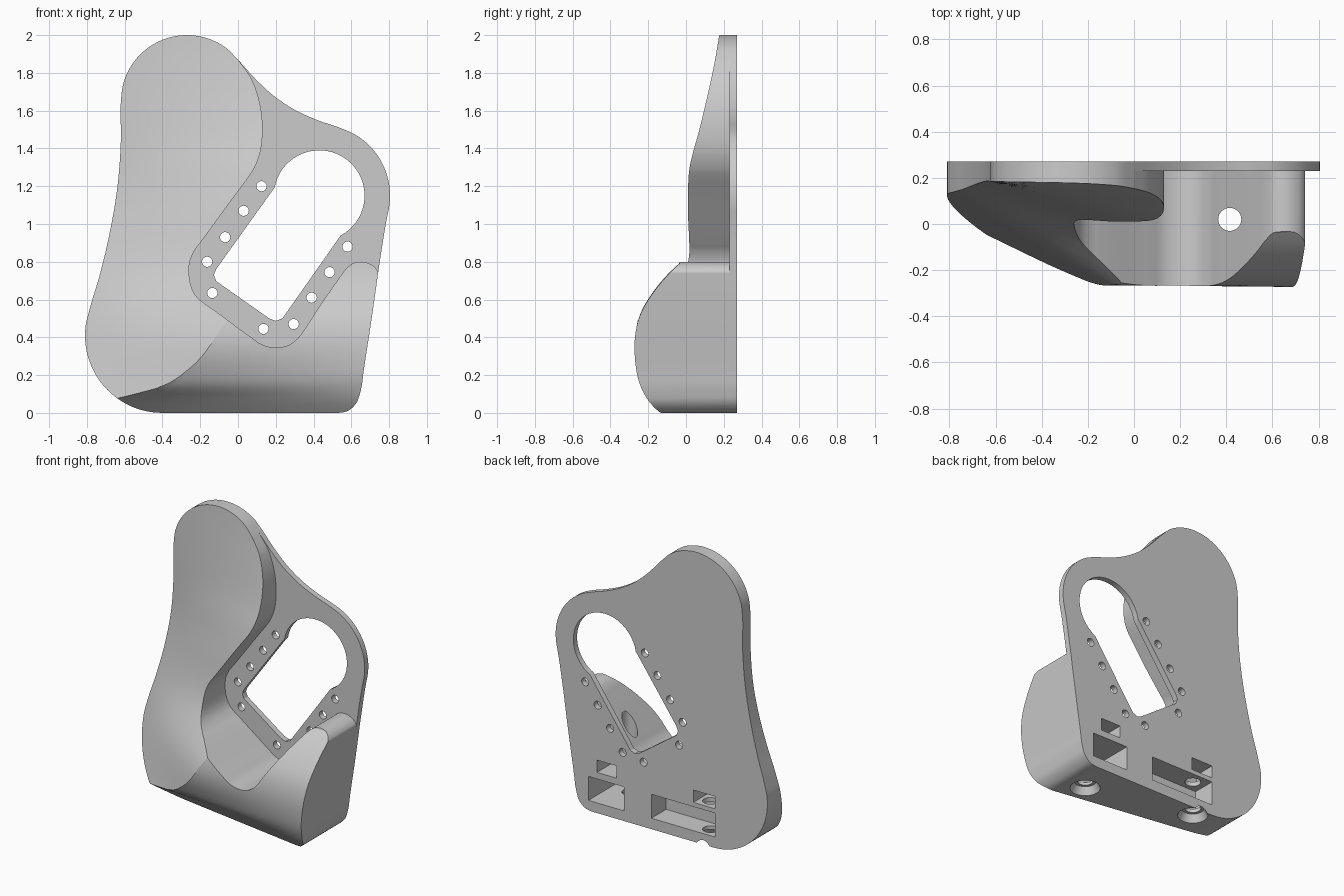
import bpy, bmesh, math
from mathutils import Vector, Matrix

if "Cube" in bpy.data.objects:
    bpy.data.objects.remove(bpy.data.objects["Cube"], do_unlink=True)


def smooth(points, steps=6):
    """Sample a curve that passes through the 2D points."""
    p = [Vector(q) for q in points]
    t = [0.0]
    for a, b in zip(p, p[1:]):
        t.append(t[-1] + (b - a).length)
    last = len(p) - 1

    def slope(i):
        if i in (0, last):
            j = min(i, last - 1)
            return (p[j + 1] - p[j]) / (t[j + 1] - t[j])
        h0, h1 = t[i] - t[i - 1], t[i + 1] - t[i]
        return ((p[i] - p[i - 1]) * h1 / h0 + (p[i + 1] - p[i]) * h0 / h1) / (h0 + h1)

    out = []
    for i in range(last):
        h = t[i + 1] - t[i]
        m0, m1 = slope(i) * h, slope(i + 1) * h
        for k in range(steps):
            s = k / steps
            out.append(p[i] * (2*s**3 - 3*s**2 + 1) + m0 * (s**3 - 2*s**2 + s)
                       + p[i + 1] * (3*s**2 - 2*s**3) + m1 * (s**3 - s**2))
    return out + [p[-1]]


def lookup(samples, z):
    for a, b in zip(samples, samples[1:]):
        if z <= b.x:
            return a.y + (b.y - a.y) * (z - a.x) / (b.x - a.x)
    return samples[-1].y


def arc(cx, cz, r, start, end, n):
    return [(cx + r * math.cos(math.radians(start + (end - start) * i / n)),
             cz + r * math.sin(math.radians(start + (end - start) * i / n))) for i in range(n + 1)]


def finish(name, bm):
    bmesh.ops.recalc_face_normals(bm, faces=bm.faces[:])
    mesh = bpy.data.meshes.new(name)
    bm.to_mesh(mesh)
    bm.free()
    obj = bpy.data.objects.new(name, mesh)
    bpy.context.collection.objects.link(obj)
    return obj


def prism(name, outline, y0, y1):
    """Extrude an x-z outline from y0 to y1."""
    bm = bmesh.new()
    face = bm.faces.new([bm.verts.new((x, y0, z)) for x, z in outline])
    new = bmesh.ops.extrude_face_region(bm, geom=[face])["geom"]
    bmesh.ops.translate(bm, vec=(0, y1 - y0, 0),
                        verts=[v for v in new if isinstance(v, bmesh.types.BMVert)])
    return finish(name, bm)


def front_cutter(name, height):
    """Solid filling everything in front of the surface y = height(x, z)."""
    bm = bmesh.new()
    bmesh.ops.create_grid(bm, x_segments=40, y_segments=80, size=1.1)
    for v in bm.verts:
        x, z = v.co.x, v.co.y + 1.01
        v.co = (x, height(x, z), z)
    new = bmesh.ops.extrude_face_region(bm, geom=bm.faces[:])["geom"]
    for v in new:
        if isinstance(v, bmesh.types.BMVert):
            v.co.y = -2
    return finish(name, bm)


def upright_cone(name, x, y, z0, z1, r0, r1):
    bm = bmesh.new()
    bmesh.ops.create_cone(bm, cap_ends=True, segments=32, radius1=r0, radius2=r1, depth=z1 - z0,
                          matrix=Matrix.Translation((x, y, (z0 + z1) / 2)))
    return finish(name, bm)


def boolean(target, tool, operation="DIFFERENCE"):
    tool.hide_render = True
    mod = target.modifiers.new(tool.name, "BOOLEAN")
    mod.operation, mod.solver, mod.object = operation, "EXACT", tool
    bpy.ops.object.select_all(action="DESELECT")
    bpy.context.view_layer.objects.active = target
    target.select_set(True)
    bpy.ops.object.modifier_apply(modifier=mod.name)
    bpy.data.objects.remove(tool, do_unlink=True)


# Outline edges: the shared outer edge, the pocket edge and the plate's own edge
lower_round = arc(-.4, .41, .41, 270, 160, 8)
upper_round = arc(-.27, 1.65, .35, 180, 55, 8)
outer = smooth([(.74, .73), (.725, .62), (.665, .22), (.65, .12), (.625, .05), (.58, .01), (.53, 0),
                (.48, 0), (-.36, 0)] + lower_round
               + [(-.735, .72), (-.68, .95), (-.638, 1.2), (-.62, 1.45)] + upper_round + [(0, 1.87)])
pocket = smooth([(0, 1.87), (.065, 1.78), (.113, 1.65), (.13, 1.5), (.115, 1.37), (.08, 1.285),
                 (.05, 1.24), (.02, 1.2), (-.2, .9), (-.23, .86), (-.255, .8), (-.258, .72),
                 (-.23, .63), (-.18, .58), (-.15, .56), (.07, .4), (.13, .36), (.2, .345), (.27, .36),
                 (.33, .41), (.36, .455), (.54, .72), (.57, .76), (.605, .79), (.65, .8),
                 (.695, .79), (.73, .765), (.741, .745), (.74, .73)])
edge = smooth([(0, 1.87), (.1, 1.76), (.2, 1.67), (.3, 1.605), (.42, 1.55)]
              + arc(.43, 1.15, .375, 72, -10, 7) + [(.79, 1.04), (.755, .83), (.74, .73)])

# Front surfaces: a dished lobe that tapers upward, and a bulging lower block
base_y = smooth([(-.2, -.11), (.08, -.04), (.4, .03), (.75, .13), (1.1, .183), (1.6, .187), (2.2, .19)])
lean = smooth([(-.2, .54), (.08, .54), (.4, .56), (.75, .34), (1.1, .29), (1.25, .25),
               (1.5, .15), (1.75, .08), (2, .03), (2.2, .01)])
bulge = smooth([(-.2, .02), (0, -.15), (.07, -.205), (.17, -.25), (.27, -.268), (.4, -.27), (.5, -.25),
                (.65, -.165), (.75, -.08), (.8, -.03), (.9, -.05), (2.2, -.05)])
taper = smooth([(-.2, .2), (0, .16), (.08, .125), (.14, .075), (.22, .047), (.28, .027),
                (.36, .01), (.45, 0), (2.2, 0)])


def lobe_height(x, z):
    return lookup(base_y, z) - lookup(lean, z) * (x + .65)


def block_height(x, z):
    return lookup(bulge, z) + lookup(taper, z) * (.65 - x)


# Thick body, shaped from the front, joined to the thin back plate
bracket = prism("bracket_body", outer[:-1] + pocket[:-1], -.5, .25)
boolean(bracket, front_cutter("lobe_surface", lobe_height))
boolean(bracket, front_cutter("block_surface", block_height))
boolean(bracket, prism("back_plate", outer[:-1] + edge[:-1], .23, .27), "UNION")

# Keyhole opening through the plate
keyhole = arc(.43, 1.15, .24, -62, 170, 36) + [
    (.17, 1.16), (-.115, .762), (-.128, .73), (-.115, .697), (.165, .5), (.2, .487), (.235, .5)]
boolean(bracket, prism("keyhole", keyhole, .2, .4))

# Row of screw holes around the opening
for x, z in [(.125, 1.2), (.03, 1.07), (-.068, .93), (-.163, .8), (-.136, .635), (.135, .445),
             (.295, .47), (.39, .61), (.485, .745), (.58, .88)]:
    boolean(bracket, prism("screw_hole", arc(x, z, .027, 0, 345, 23), .2, .4))

# Rectangular recesses in the back: x range, z range, depth
for x0, x1, z0, z1, floor in [(.285, .555, .07, .235, -.03), (.34, .49, .28, .365, -.03),
                              (-.41, .075, .075, .24, .11), (-.41, -.245, .27, .355, .12)]:
    boolean(bracket, prism("recess", [(x0, z0), (x1, z0), (x1, z1), (x0, z1)], floor, .4))

# Upright bolt holes with countersinks in the underside
for x, y, top in [(.415, .02, .9), (-.32, .19, .32)]:
    boolean(bracket, upright_cone("bolt_hole", x, y, -.1, top, .05, .05))
    boolean(bracket, upright_cone("countersink", x, y, -.01, .05, .1, .07))

bracket.name = "bracket"
bpy.ops.object.shade_smooth_by_angle(angle=math.radians(30))
